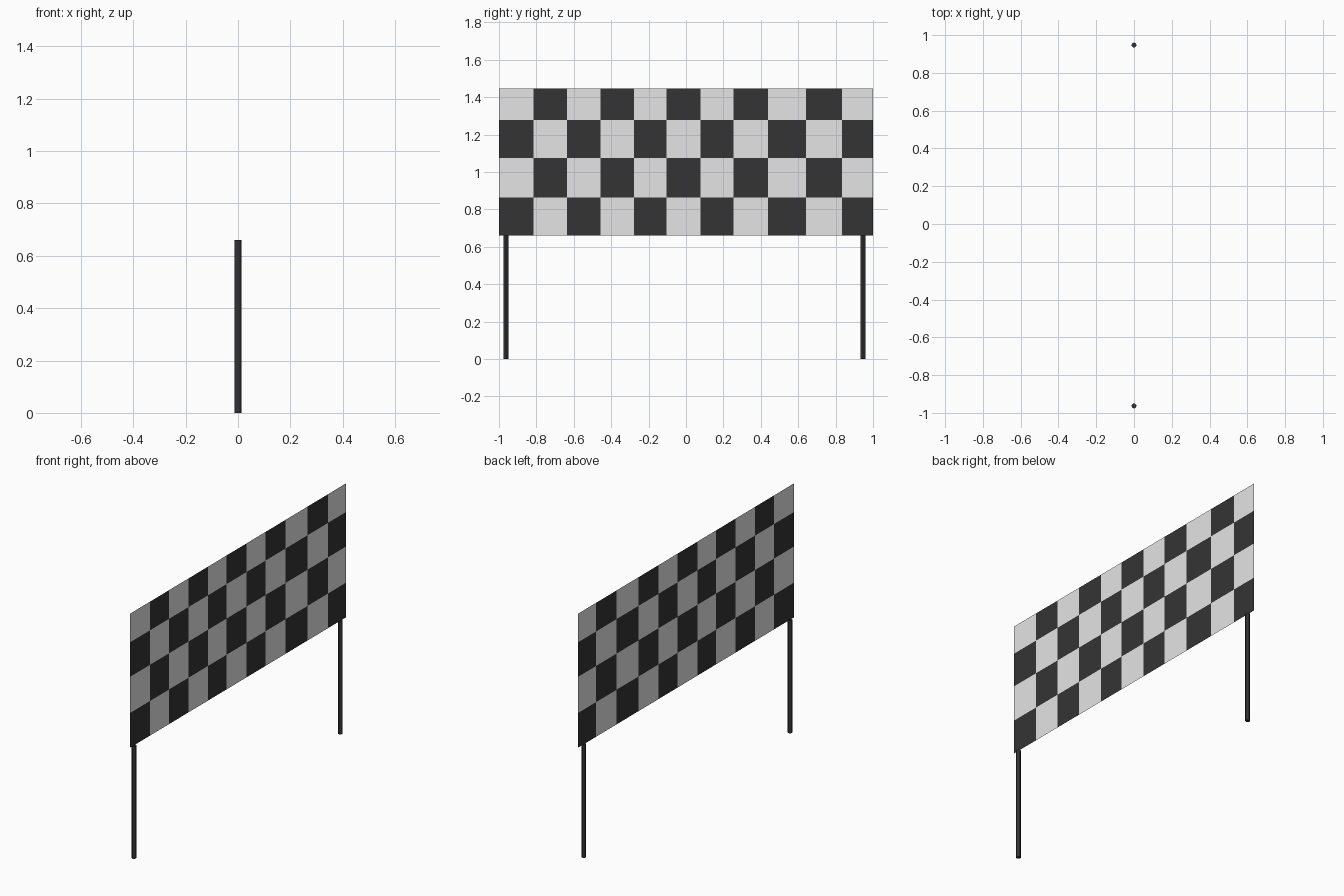
import bpy, bmesh

if "Cube" in bpy.data.objects:
    bpy.data.objects.remove(bpy.data.objects["Cube"])


def material(name, rgb):
    m = bpy.data.materials.new(name)
    m.diffuse_color = (*rgb, 1)
    m.use_nodes = True
    m.node_tree.nodes["Principled BSDF"].inputs["Base Color"].default_value = m.diffuse_color
    return m


white = material("off_white", (0.78, 0.78, 0.78))
black = material("charcoal", (0.034, 0.034, 0.034))

# Checkered banner: a thin sheet divided into uneven columns and rows
cols = [-1, -0.815, -0.637, -0.457, -0.277, -0.105, 0.078, 0.255, 0.438, 0.642, 0.833, 1]
rows = [0.66, 0.863, 1.075, 1.277, 1.445]
bm = bmesh.new()
grid = [[bm.verts.new((0, y, z)) for y in cols] for z in rows]
for r in range(len(rows) - 1):
    for c in range(len(cols) - 1):
        f = bm.faces.new((grid[r][c], grid[r][c + 1], grid[r + 1][c + 1], grid[r + 1][c]))
        f.material_index = 1 if (r + c) % 2 == 0 else 0  # dark bottom corners
mesh = bpy.data.meshes.new("checkered_banner")
bm.to_mesh(mesh)
bm.free()
mesh.materials.append(white)
mesh.materials.append(black)
bpy.context.collection.objects.link(bpy.data.objects.new("checkered_banner", mesh))

# Two round posts reaching up to the banner's lower edge
for name, y in (("left_post", -0.963), ("right_post", 0.947)):
    bpy.ops.mesh.primitive_cylinder_add(vertices=12, radius=0.013, depth=0.66, location=(0, y, 0.33))
    post = bpy.context.object
    post.name = name
    post.data.materials.append(black)
    bpy.ops.object.shade_smooth_by_angle()
